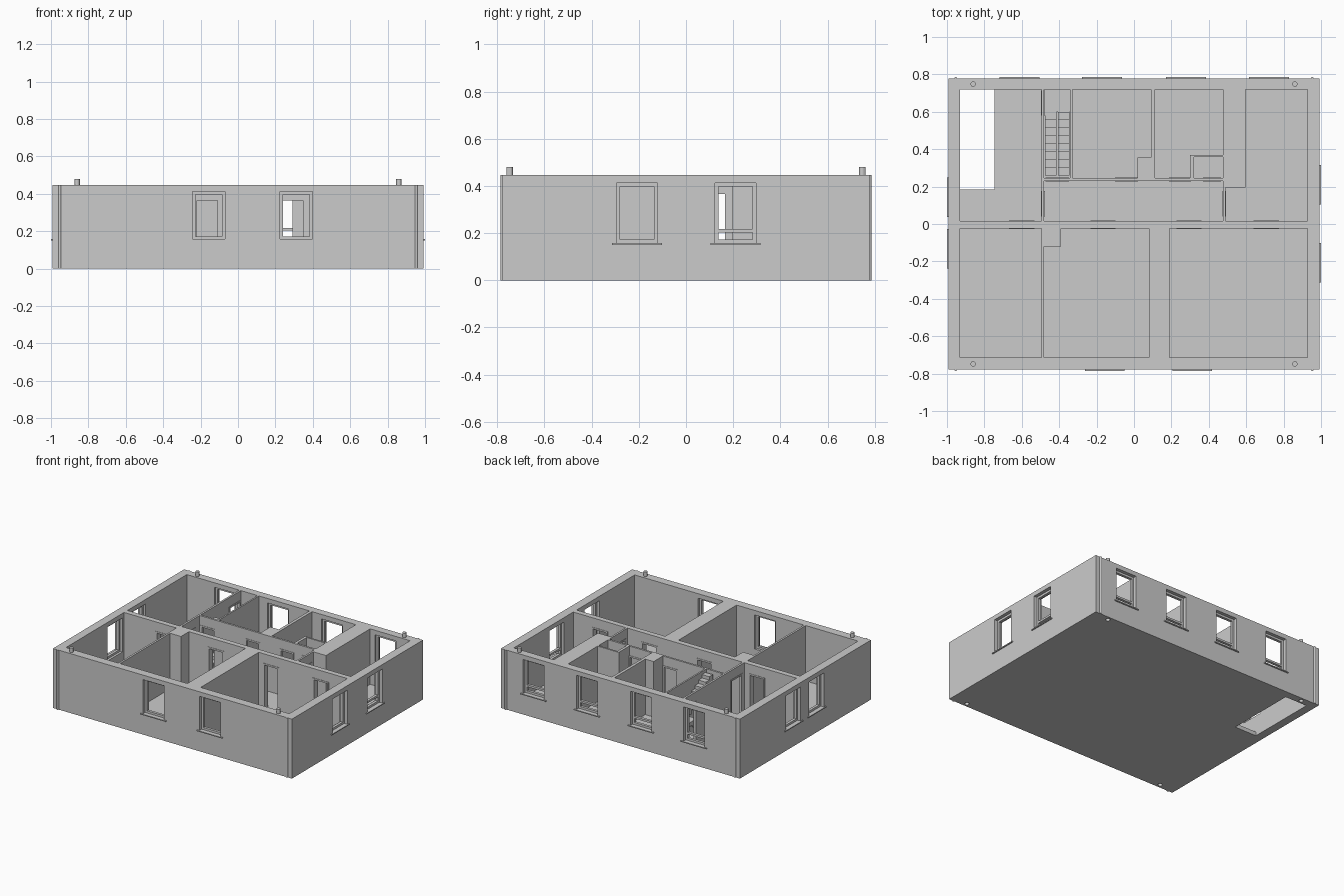
import bpy, bmesh
from mathutils import Matrix, Vector

if "Cube" in bpy.data.objects:
    bpy.data.objects.remove(bpy.data.objects["Cube"], do_unlink=True)

grey = bpy.data.materials.new("plain_grey")
grey.use_nodes = True
grey.diffuse_color = (0.6, 0.6, 0.6, 1)
grey.node_tree.nodes["Principled BSDF"].inputs["Base Color"].default_value = (0.6, 0.6, 0.6, 1)

TOP, FLOOR = 0.447, 0.03
OUT_X, OUT_Y = 0.993, 0.778


def add_box(bm, x0, x1, y0, y1, z0, z1):
    mat = Matrix.LocRotScale(Vector(((x0 + x1) / 2, (y0 + y1) / 2, (z0 + z1) / 2)), None,
                             Vector((x1 - x0, y1 - y0, z1 - z0)))
    bmesh.ops.create_cube(bm, size=1, matrix=mat)


def along(axis, u0, u1, v0, v1, z0, z1):
    """Box limits for a wall that runs along the given axis."""
    return (u0, u1, v0, v1, z0, z1) if axis == "x" else (v0, v1, u0, u1, z0, z1)


def finish(name, bm):
    mesh = bpy.data.meshes.new(name)
    bm.to_mesh(mesh)
    bm.free()
    mesh.materials.append(grey)
    obj = bpy.data.objects.new(name, mesh)
    bpy.context.scene.collection.objects.link(obj)
    return obj


def boxes(name, *limits):
    bm = bmesh.new()
    for lim in limits:
        add_box(bm, *lim)
    return finish(name, bm)


def cylinder(bm, x, y, r, z0, z1, sides=16):
    bmesh.ops.create_cone(bm, cap_ends=True, segments=sides, radius1=r, radius2=r, depth=z1 - z0,
                          matrix=Matrix.Translation((x, y, (z0 + z1) / 2)))


def cut(target, cutter):
    mod = target.modifiers.new("cut", "BOOLEAN")
    mod.operation, mod.solver, mod.object = "DIFFERENCE", "EXACT", cutter
    mod.use_self = True
    deps = bpy.context.evaluated_depsgraph_get()
    mesh = bpy.data.meshes.new_from_object(target.evaluated_get(deps))
    target.modifiers.clear()
    target.data = mesh
    bpy.data.objects.remove(cutter, do_unlink=True)


# Solid block that rooms are hollowed out of
shell = boxes("building_shell", (-OUT_X, OUT_X, -OUT_Y, OUT_Y, 0, TOP))

# Rooms as x0, x1, y0, y1
rooms = {
    "front_left": (-0.93, -0.495, -0.715, -0.025),
    "front_middle": (-0.48, 0.08, -0.715, -0.025),
    "front_right": (0.19, 0.927, -0.715, -0.025),
    "back_left": (-0.93, -0.495, 0.015, 0.72),
    "corridor": (-0.48, 0.476, 0.015, 0.23),
    "stairwell": (-0.48, -0.342, 0.245, 0.72),
    "back_middle": (-0.33, 0.09, 0.245, 0.72),
    "bathroom": (0.112, 0.476, 0.245, 0.72),
    "back_right": (0.595, 0.927, 0.015, 0.72),
    "back_right_nook": (0.49, 0.65, 0.015, 0.195),
}
cut(shell, boxes("room_cutter", *[r + (FLOOR, TOP + 0.1) for r in rooms.values()]))

# Stair opening through the floor
cut(shell, boxes("floor_hole_cutter", (-0.93, -0.747, 0.185, 0.72, -0.1, FLOOR + 0.1)))

# Windows: running axis, outward side, centre along the wall, has a transom bar
windows = [("x", -1, c, False) for c in (-0.157, 0.312)]
windows += [("x", 1, c, True) for c in (-0.612, -0.171, 0.278, 0.722)]
windows += [("y", -1, c, False) for c in (-0.132, 0.143)]
windows += [("y", 1, -0.208, False), ("y", 1, 0.21, True)]
W, WZ0, WZ1, EDGE = 0.0875, 0.157, 0.413, 0.016

# Doors: running axis, wall faces v0 and v1, centre, half width
doors = [("x", -0.025, 0.015, c, 0.055) for c in (-0.6, -0.165, 0.293, 0.707)]
doors += [("x", 0.23, 0.245, c, h) for c, h in ((-0.41, 0.05), (-0.04, 0.05), (0.245, 0.047), (0.417, 0.035))]
doors += [("y", -0.495, -0.48, 0.108, 0.057), ("y", 0.476, 0.49, 0.108, 0.057),
          ("y", -0.495, -0.48, 0.648, 0.055)]
DOOR_TOP = 0.365

cutters = []
for axis, side, c, bar in windows:
    out = OUT_Y if axis == "x" else OUT_X
    v = sorted((side * (out - 0.08), side * (out + 0.05)))
    cutters.append(along(axis, c - W, c + W, *v, WZ0, WZ1))
for axis, v0, v1, c, h in doors:
    cutters.append(along(axis, c - h, c + h, v0 - 0.005, v1 + 0.005, FLOOR, DOOR_TOP))
cut(shell, boxes("opening_cutter", *cutters))

# Sockets under the corner pegs
peg_spots = [(x, y) for x in (-0.86, 0.86) for y in (-0.748, 0.748)]
bm = bmesh.new()
for x, y in peg_spots:
    cylinder(bm, x, y, 0.016, -0.05, 0.035)
cut(shell, finish("socket_cutter", bm))

# Window frames and sills
for i, (axis, side, c, bar) in enumerate(windows):
    out = OUT_Y if axis == "x" else OUT_X
    v = sorted((side * (out - 0.045), side * (out - 0.025)))
    parts = [(c - W, c - W + EDGE, WZ0, WZ1), (c + W - EDGE, c + W, WZ0, WZ1),
             (c - W + EDGE, c + W - EDGE, WZ0, WZ0 + EDGE),
             (c - W + EDGE, c + W - EDGE, WZ1 - EDGE, WZ1)]
    if bar:
        parts.append((c - W + EDGE, c + W - EDGE, 0.203, 0.218))
    boxes(f"window_frame_{i + 1}", *[along(axis, a, b, *v, z0, z1) for a, b, z0, z1 in parts])
    s = sorted((side * (out - 0.03), side * (out + 0.008)))
    boxes(f"window_sill_{i + 1}", along(axis, c - 0.106, c + 0.106, *s, 0.15, WZ0))

# Door trims, standing slightly proud of the walls
T = 0.012
for i, (axis, v0, v1, c, h) in enumerate(doors):
    v = (v0 - 0.003, v1 + 0.003)
    parts = [(c - h - T, c - h, FLOOR, DOOR_TOP + T), (c + h, c + h + T, FLOOR, DOOR_TOP + T),
             (c - h, c + h, DOOR_TOP, DOOR_TOP + T)]
    boxes(f"door_trim_{i + 1}", *[along(axis, a, b, *v, z0, z1) for a, b, z0, z1 in parts])

# Chimneys and the small closet
boxes("front_chimney", (-0.48, -0.39, -0.12, -0.025, FLOOR, TOP))
boxes("back_chimney", (0.02, 0.09, 0.245, 0.355, FLOOR, TOP))
boxes("closet_walls", (0.3, 0.32, 0.245, 0.37, FLOOR, TOP), (0.32, 0.476, 0.357, 0.37, FLOOR, TOP))

# Two flights of stairs with a landing between them
STEPS, Y0, Y1, MID = 8, 0.26, 0.6, 0.23
run, rise = (Y1 - Y0) / STEPS, (MID - FLOOR) / STEPS
flights = [[], []]
for i in range(STEPS):
    y, z = Y0 + i * run, FLOOR + (i + 1) * rise
    flights[0].append((-0.476, -0.414, y, y + run, max(FLOOR, z - 0.05), z))
    z = TOP - 0.02 - i * rise
    flights[1].append((-0.406, -0.345, y, y + run, z - 0.05, z))
boxes("lower_stairs", *flights[0])
boxes("upper_stairs", *flights[1])
boxes("stair_landing", (-0.48, -0.342, Y1, 0.72, MID - 0.03, MID))

# Corner pegs on the wall tops
bm = bmesh.new()
for x, y in peg_spots:
    cylinder(bm, x, y, 0.014, TOP - 0.01, 0.48)
finish("corner_pegs", bm)

# Rounded downpipes near the corners
bm = bmesh.new()
for x in (-0.953, 0.953):
    for y in (-OUT_Y, OUT_Y):
        cylinder(bm, x, y, 0.008, 0, TOP, 12)
finish("downpipes", bm)
